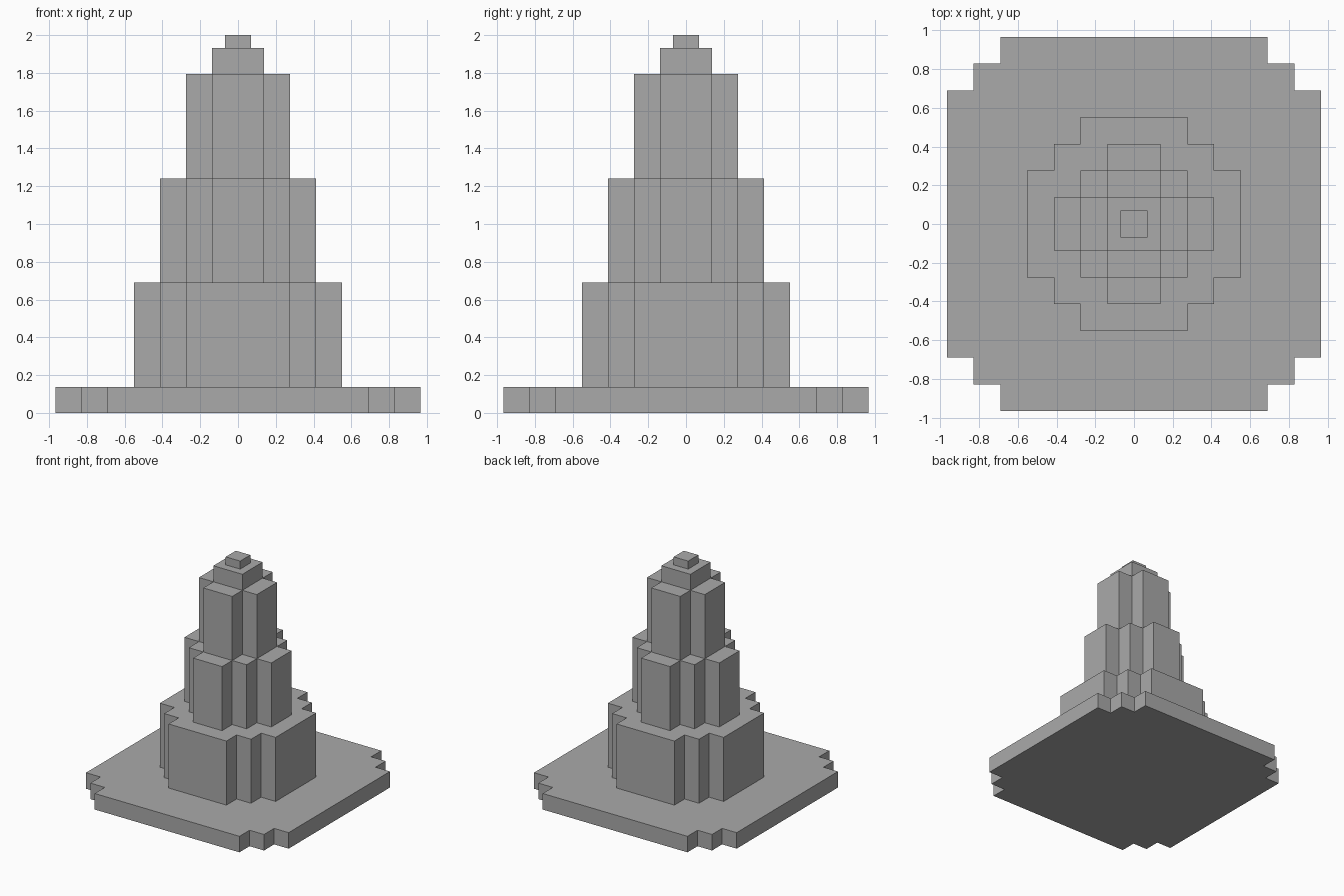
import bpy
import bmesh

cube = bpy.data.objects.get("Cube")
if cube:
    bpy.data.objects.remove(cube, do_unlink=True)

U = 2 / 14.5  # block size; the tower is 14.5 blocks tall

stone = bpy.data.materials.new("grey_stone")
stone.use_nodes = True
GREY = (0.4, 0.4, 0.4, 1)
stone.diffuse_color = GREY
stone.node_tree.nodes["Principled BSDF"].inputs["Base Color"].default_value = GREY


def add_tier(name, corner, bottom, top):
    """Extrude a footprint made by turning one stepped corner four times."""
    outline = []
    for turn in range(4):
        outline += corner
        corner = [(-y, x) for x, y in corner]
    bm = bmesh.new()
    base = bm.faces.new([bm.verts.new((x * U, y * U, bottom * U)) for x, y in outline])
    grown = bmesh.ops.extrude_face_region(bm, geom=[base], use_keep_orig=True)
    verts = [v for v in grown["geom"] if isinstance(v, bmesh.types.BMVert)]
    bmesh.ops.translate(bm, verts=verts, vec=(0, 0, (top - bottom) * U))
    bmesh.ops.recalc_face_normals(bm, faces=bm.faces)
    mesh = bpy.data.meshes.new(name)
    bm.to_mesh(mesh)
    bm.free()
    mesh.materials.append(stone)
    bpy.context.collection.objects.link(bpy.data.objects.new(name, mesh))


def stepped(half):
    """Corner with two one-block notches."""
    a, b, c = half, half - 1, half - 2
    return [(a, c), (b, c), (b, b), (c, b), (c, a)]


# Plinth and stepped tiers
add_tier("plinth", stepped(7), 0, 1)
add_tier("lower_tier", stepped(4), 1, 5)
add_tier("middle_tier", stepped(3), 5, 9)

# Cross-shaped upper tier, cap and finial
add_tier("upper_tier", [(2, 1), (1, 1), (1, 2)], 9, 13)
add_tier("cap", [(1, 1)], 13, 14)
add_tier("finial", [(0.5, 0.5)], 14, 14.5)
